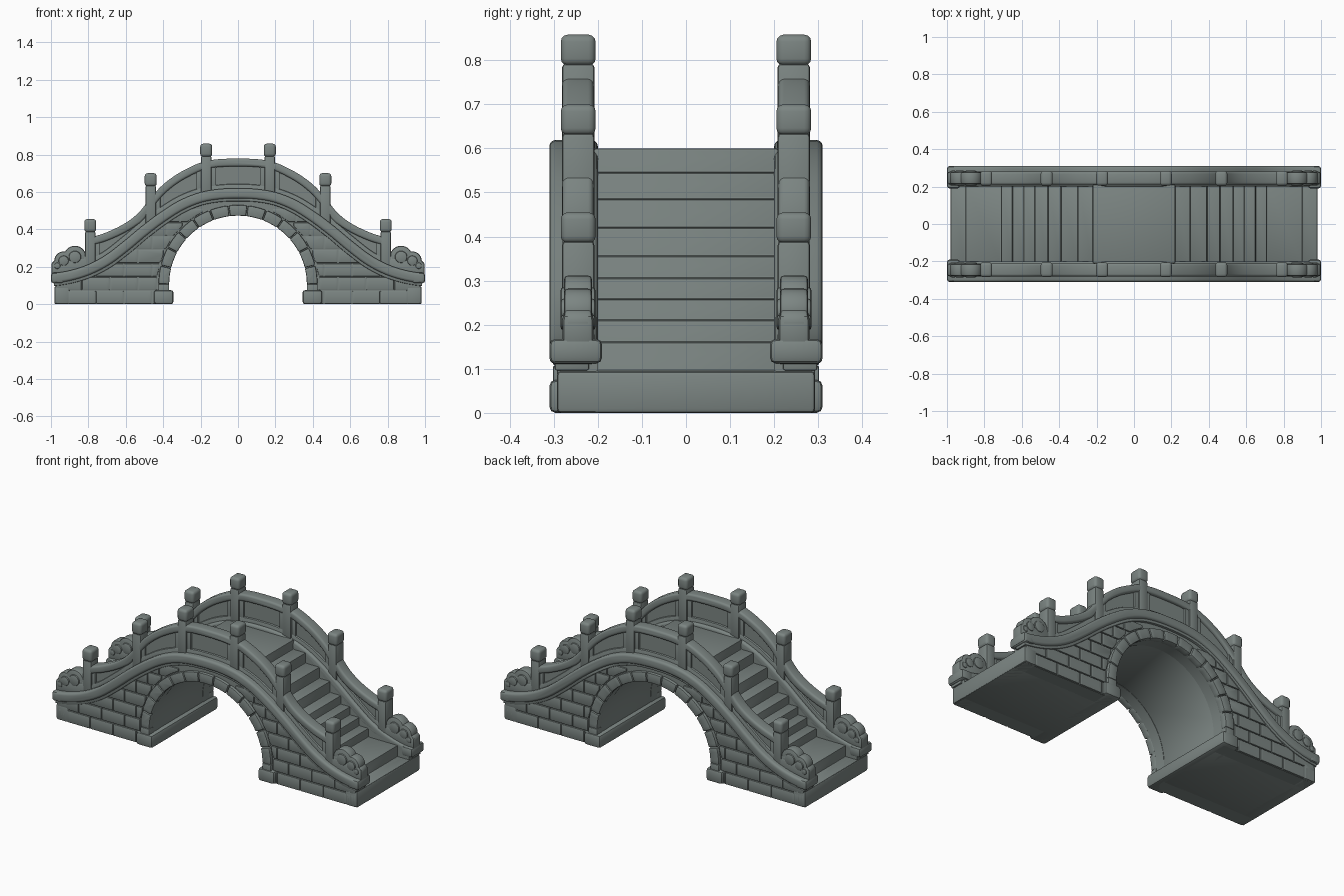
import bpy, bmesh, math

if "Cube" in bpy.data.objects:
    bpy.data.objects.remove(bpy.data.objects["Cube"])

stone = bpy.data.materials.new("grey_green_stone")
stone.diffuse_color = (0.2, 0.235, 0.225, 1)
stone.use_nodes = True
stone.node_tree.nodes["Principled BSDF"].inputs["Base Color"].default_value = stone.diffuse_color


def prisms(name, polys, y0, y1, mirror="", bevel=0.006, seg=2):
    """Extrude (x, z) outlines from y0 to y1, mirror, bevel and smooth them."""
    bm = bmesh.new()
    for pts in polys:
        a = [bm.verts.new((x, y0, z)) for x, z in pts]
        b = [bm.verts.new((x, y1, z)) for x, z in pts]
        bm.faces.new(a)
        bm.faces.new(b[::-1])
        for i in range(len(a)):
            j = (i + 1) % len(a)
            bm.faces.new((a[j], a[i], b[i], b[j]))
    bmesh.ops.recalc_face_normals(bm, faces=bm.faces)
    me = bpy.data.meshes.new(name)
    bm.to_mesh(me)
    bm.free()
    ob = bpy.data.objects.new(name, me)
    bpy.context.collection.objects.link(ob)
    me.materials.append(stone)
    if mirror:
        m = ob.modifiers.new("mirror", "MIRROR")
        m.use_axis = ("X" in mirror, "Y" in mirror, False)
        m.use_mirror_merge = False
    if bevel:
        b = ob.modifiers.new("bevel", "BEVEL")
        b.width, b.segments = bevel, seg
        b.limit_method, b.angle_limit = "ANGLE", math.radians(40)
    bpy.ops.object.select_all(action="DESELECT")
    ob.select_set(True)
    bpy.context.view_layer.objects.active = ob
    bpy.ops.object.convert(target="MESH")
    bpy.ops.object.shade_smooth_by_angle(angle=math.radians(35))
    return ob


def smooth_curve(table):
    """Symmetric smooth height curve through (|x|, z) points."""
    p = [(-table[1][0], table[1][1])] + table
    p.append((2 * p[-1][0] - p[-2][0], 2 * p[-1][1] - p[-2][1]))

    def f(x):
        x = abs(x)
        i = 1
        while i < len(p) - 3 and x > p[i + 1][0]:
            i += 1
        (xa, za), (xb, zb), (xc, zc), (xd, zd) = p[i - 1:i + 3]
        h = xc - xb
        t = (x - xb) / h
        m0, m1 = (zc - za) / (xc - xa) * h, (zd - zb) / (xd - xb) * h
        return ((2*t**3 - 3*t*t + 1) * zb + (t**3 - 2*t*t + t) * m0
                + (3*t*t - 2*t**3) * zc + (t**3 - t*t) * m1)
    return f


def shift(f, d):
    """Offset a height curve by d measured square to it."""
    return lambda x: f(x) + d * math.hypot(1, (f(x + .005) - f(x - .005)) / .01)


def ribbon(lo, hi, x0, x1, n=64):
    xs = [x0 + (x1 - x0) * i / n for i in range(n + 1)]
    return [(x, lo(x)) for x in xs] + [(x, hi(x)) for x in reversed(xs)]


def rect(x0, x1, z0, z1):
    return [(x0, z0), (x1, z0), (x1, z1), (x0, z1)]


def arc(r, a0, a1, n, cx=0, cz=0.105):
    return [(cx + r * math.cos(a0 + (a1 - a0) * i / n),
             cz + r * math.sin(a0 + (a1 - a0) * i / n)) for i in range(n + 1)]


band = smooth_curve([(0, .592), (.1, .588), (.2, .57), (.3, .53), (.4, .468), (.5, .393),
                     (.6, .31), (.7, .235), (.8, .183), (.9, .152), (1, .136)])
top = smooth_curve([(0, .778), (.17, .765), (.3, .71), (.4, .64), (.47, .565), (.53, .49),
                    (.6, .435), (.7, .385), (.8, .352)])

# Stepped core with the arch cut through it
steps = [(.22, .6), (.30, .545), (.39, .485), (.46, .42), (.53, .355), (.59, .305),
         (.65, .258), (.71, .21), (.90, .16), (.98, .095)]
right = []
for i, (x, z) in enumerate(steps):
    right.append((x, z))
    right.append((x, steps[i + 1][1] if i < len(steps) - 1 else 0))
outline = ([(-x, z) for x, z in reversed(right)] + right + [(.372, 0)]
           + arc(.372, 0, math.pi, 32) + [(-.372, 0)])
prisms("stepped_core", [outline], -.21, .21)

# Side walls under the moulding
wall = ([(-.975, 0)] + ribbon(lambda x: 0, band, .975, -.975)[65:] + [(.975, 0), (.37, 0)]
        + arc(.37, 0, math.pi, 32) + [(-.37, 0)])
wall = wall[:1] + wall[1:66] + wall[66:]
prisms("side_wall", [wall], .2, .284, "Y", 0)
prisms("end_base", [rect(.9, .982, 0, .095)], -.293, .293, "X", .01)

# Coursed masonry on the walls
blocks = []
row_h = .073
for row in range(7):
    z0, z1 = row * row_h + .002, (row + 1) * row_h - .002
    x = .16 + (.075 if row % 2 else 0)
    while x < .97:
        xe = min(x + .15, .975)
        pts = []
        for i in range(13):
            px = x + .002 + (xe - x - .004) * i / 12
            ring = .105 + math.sqrt(.43**2 - px * px) if px < .43 else 0
            lo, hi = max(z0, ring), min(z1, band(px) - .01)
            if hi - lo > .012:
                pts.append((px, lo, hi))
        if len(pts) > 2:
            blocks.append([(p[0], p[1]) for p in pts] + [(p[0], p[2]) for p in reversed(pts)])
        x += .15
prisms("wall_blocks", blocks, .27, .293, "XY", .004)

# Arch stones and the sills they stand on
n = 13
stones = []
for i in range(n):
    a0, a1 = math.pi * i / n + .006, math.pi * (i + 1) / n - .006
    stones.append(arc(.368, a0, a1, 4) + arc(.425, a1, a0, 4))
prisms("arch_stones", stones, .26, .302, "Y", .006)
prisms("arch_legs", [rect(.368, .425, .05, .107)], .26, .302, "XY", .004)
prisms("arch_sill", [rect(.345, .45, 0, .075)], -.31, .31, "X", .014)

# Curved moulding that carries the parapet
prisms("curved_moulding", [ribbon(shift(band, -.027), shift(band, .027), -.997, .997, 80)],
       .2, .31, "Y", .014, 3)
prisms("under_moulding", [ribbon(shift(band, -.042), band, -.985, .985, 80)],
       .22, .298, "Y", .005)

# Parapet: thin panel, top rail, lower rail
prisms("parapet_panel", [ribbon(band, shift(top, -.01), -.8, .8)], .228, .262, "Y", 0)
prisms("top_rail", [ribbon(shift(top, -.042), top, -.8, .8, 80)], .21, .28, "Y", .012, 3)
prisms("lower_rail", [ribbon(band, shift(band, .05), -.8, .8, 80)], .216, .274, "Y", .007)

# Posts with caps, and the upright frame strips beside them
posts = [(.17, .858), (.467, .70), (.79, .455)]
prisms("post_shaft", [rect(x - .028, x + .028, band(x) - .01, h - .066) for x, h in posts],
       .208, .281, "XY", .008)
prisms("post_neck", [rect(x - .022, x + .022, h - .08, h - .05) for x, h in posts],
       .215, .274, "XY", 0)
prisms("post_cap", [rect(x - .032, x + .032, h - .07, h) for x, h in posts],
       .205, .284, "XY", .016, 3)
strips = [(.118, .15), (.19, .222), (.415, .445), (.49, .52), (.74, .77)]
prisms("panel_frame", [ribbon(band, shift(top, -.02), a, b, 6) for a, b in strips],
       .218, .272, "XY", .005)

# Carved scrolls at the ends
lobes = [(.872, .252, .06), (.932, .232, .05), (.966, .205, .032), (.84, .225, .045)]
prisms("scroll_lobes", [arc(r, 0, 2 * math.pi * 27 / 28, 27, x, z) for x, z, r in lobes],
       .213, .277, "XY", .01)
prisms("scroll_eyes", [arc(r * .55, 0, 2 * math.pi * 19 / 20, 19, x, z) for x, z, r in lobes[:3]],
       .205, .285, "XY", .008)
prisms("scroll_foot", [[(.8, .16), (.997, .15), (.998, .222), (.94, .235), (.8, .25)]],
       .21, .28, "XY", .012)
prisms("end_plinth", [rect(.93, 1, .112, .168)], .19, .31, "XY", .014)
